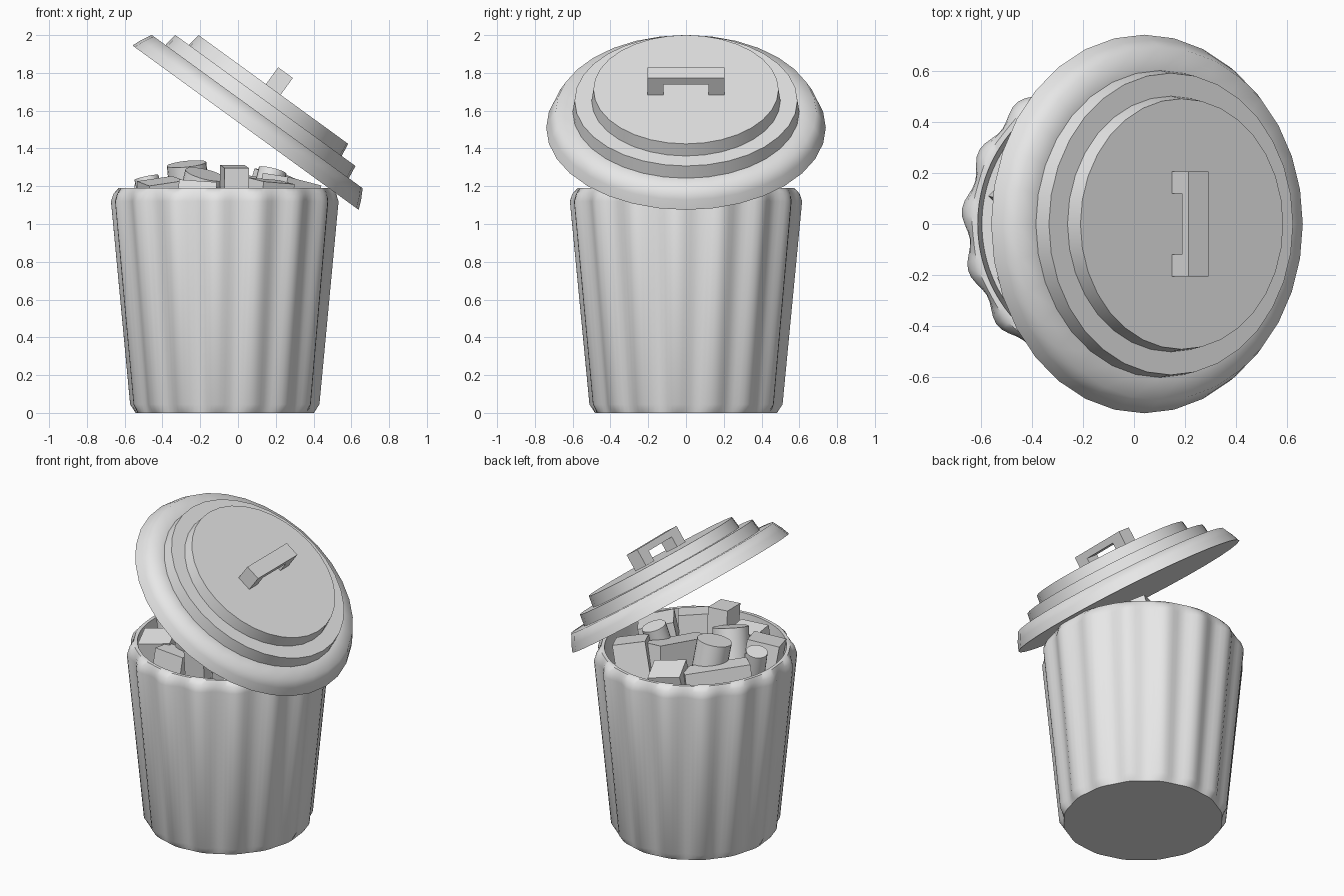
import bpy, bmesh, math
from mathutils import Matrix, Euler, Vector

if "Cube" in bpy.data.objects:
    bpy.data.objects.remove(bpy.data.objects["Cube"])

CX = -0.07          # bin axis
FLUTES = 16
SEG = FLUTES * 8

steel = bpy.data.materials.new("plain_grey")
steel.diffuse_color = (0.8, 0.8, 0.8, 1)
steel.use_nodes = True
steel.node_tree.nodes["Principled BSDF"].inputs["Base Color"].default_value = steel.diffuse_color


def finish(name, bm, smooth=None):
    """Turn a bmesh into an object; smooth is the sharp-edge angle."""
    bmesh.ops.recalc_face_normals(bm, faces=bm.faces[:])
    me = bpy.data.meshes.new(name)
    bm.to_mesh(me)
    bm.free()
    me.materials.append(steel)
    ob = bpy.data.objects.new(name, me)
    bpy.context.collection.objects.link(ob)
    if smooth:
        bpy.ops.object.select_all(action='DESELECT')
        ob.select_set(True)
        bpy.context.view_layer.objects.active = ob
        bpy.ops.object.shade_smooth_by_angle(angle=math.radians(smooth))
    return ob


def lathe(bm, profile, seg):
    """Closed solid from rings of (radius, height, flute depth)."""
    rings = []
    for r, z, amp in profile:
        ring = []
        for i in range(seg):
            a = 2 * math.pi * i / seg
            rr = r + amp * math.cos(FLUTES * (a - math.radians(175)))
            ring.append(bm.verts.new((rr * math.cos(a), rr * math.sin(a), z)))
        rings.append(ring)
    for lo, hi in zip(rings, rings[1:]):
        for i in range(seg):
            j = (i + 1) % seg
            bm.faces.new((lo[i], lo[j], hi[j], hi[i]))
    bm.faces.new(rings[0])
    bm.faces.new(rings[-1])


# Fluted, tapered bin with an open top
bm = bmesh.new()
lathe(bm, [(0.480, 0.0, 0.003), (0.500, 0.045, 0.014), (0.602, 1.12, 0.016),
           (0.594, 1.16, 0.010), (0.574, 1.19, 0.002), (0.552, 1.19, 0.0),
           (0.535, 0.98, 0.0)], SEG)
bin_body = finish("bin_body", bm, 50)
bin_body.location.x = CX
bin_body.scale.x = 0.98

# Tilted stepped lid
lid_place = Matrix.Translation((0.04, 0, 1.51)) @ Matrix.Rotation(math.radians(36), 4, 'Y')
bm = bmesh.new()
lathe(bm, [(0.74, 0.0, 0), (0.72, 0.05, 0), (0.69, 0.105, 0), (0.60, 0.105, 0),
           (0.59, 0.178, 0), (0.50, 0.178, 0), (0.49, 0.25, 0)], 32)
finish("lid", bm, 70).matrix_world = lid_place

# Lid handle: a U profile extruded across
bm = bmesh.new()
U = [(-0.205, 0.245), (-0.205, 0.36), (0.205, 0.36), (0.205, 0.245),
     (0.12, 0.245), (0.12, 0.318), (-0.12, 0.318), (-0.12, 0.245)]
face = bm.faces.new([bm.verts.new((-0.048, y, h)) for y, h in U])
ext = bmesh.ops.extrude_face_region(bm, geom=[face])
bmesh.ops.translate(bm, vec=Vector((0.096, 0, 0)),
                    verts=[v for v in ext['geom'] if isinstance(v, bmesh.types.BMVert)])
finish("lid_handle", bm).matrix_world = lid_place


# Rubbish: boxes (centre, size, tilt in degrees)
boxes = [
    ((-0.36, 0.19, 1.12), (0.40, 0.16, 0.17), (8, 5, 45)),
    ((-0.14, 0.37, 1.12), (0.20, 0.18, 0.18), (-12, 8, 20)),
    ((0.02, 0.05, 1.14), (0.42, 0.16, 0.17), (10, -8, 75)),
    ((0.19, 0.27, 1.13), (0.20, 0.22, 0.26), (12, 10, 30)),
    ((-0.02, -0.36, 1.18), (0.13, 0.17, 0.25), (6, 0, 8)),
    ((-0.40, -0.24, 1.12), (0.20, 0.18, 0.22), (8, -8, 20)),
    ((0.26, -0.10, 1.12), (0.22, 0.24, 0.24), (5, 12, 35)),
    ((-0.22, -0.36, 1.12), (0.20, 0.14, 0.20), (-8, 4, 0)),
    ((0.16, -0.33, 1.13), (0.20, 0.16, 0.20), (8, 4, 35)),
    ((-0.13, -0.17, 1.08), (0.26, 0.24, 0.20), (5, 10, 55)),
]
for n, (loc, size, rot) in enumerate(boxes):
    bm = bmesh.new()
    bmesh.ops.create_cube(bm, size=1)
    bmesh.ops.scale(bm, vec=size, verts=bm.verts)
    ob = finish(f"rubbish_box_{n + 1}", bm)
    ob.location = loc
    ob.rotation_euler = Euler([math.radians(a) for a in rot])

# Rubbish: cans (centre, radius, length, tilt in degrees)
cans = [
    ((-0.26, 0.11, 1.20), 0.105, 0.24, (9, -6, 0)),
    ((0.15, 0.05, 1.15), 0.075, 0.28, (-10, 14, 0)),
    ((-0.20, -0.19, 1.15), 0.11, 0.24, (14, 14, 0)),
    ((-0.46, -0.06, 1.13), 0.065, 0.24, (-6, -12, 0)),
]
for n, (loc, r, length, rot) in enumerate(cans):
    bm = bmesh.new()
    bmesh.ops.create_cone(bm, cap_ends=True, segments=24, radius1=r, radius2=r, depth=length)
    ob = finish(f"rubbish_can_{n + 1}", bm, 40)
    ob.location = loc
    ob.rotation_euler = Euler([math.radians(a) for a in rot])
